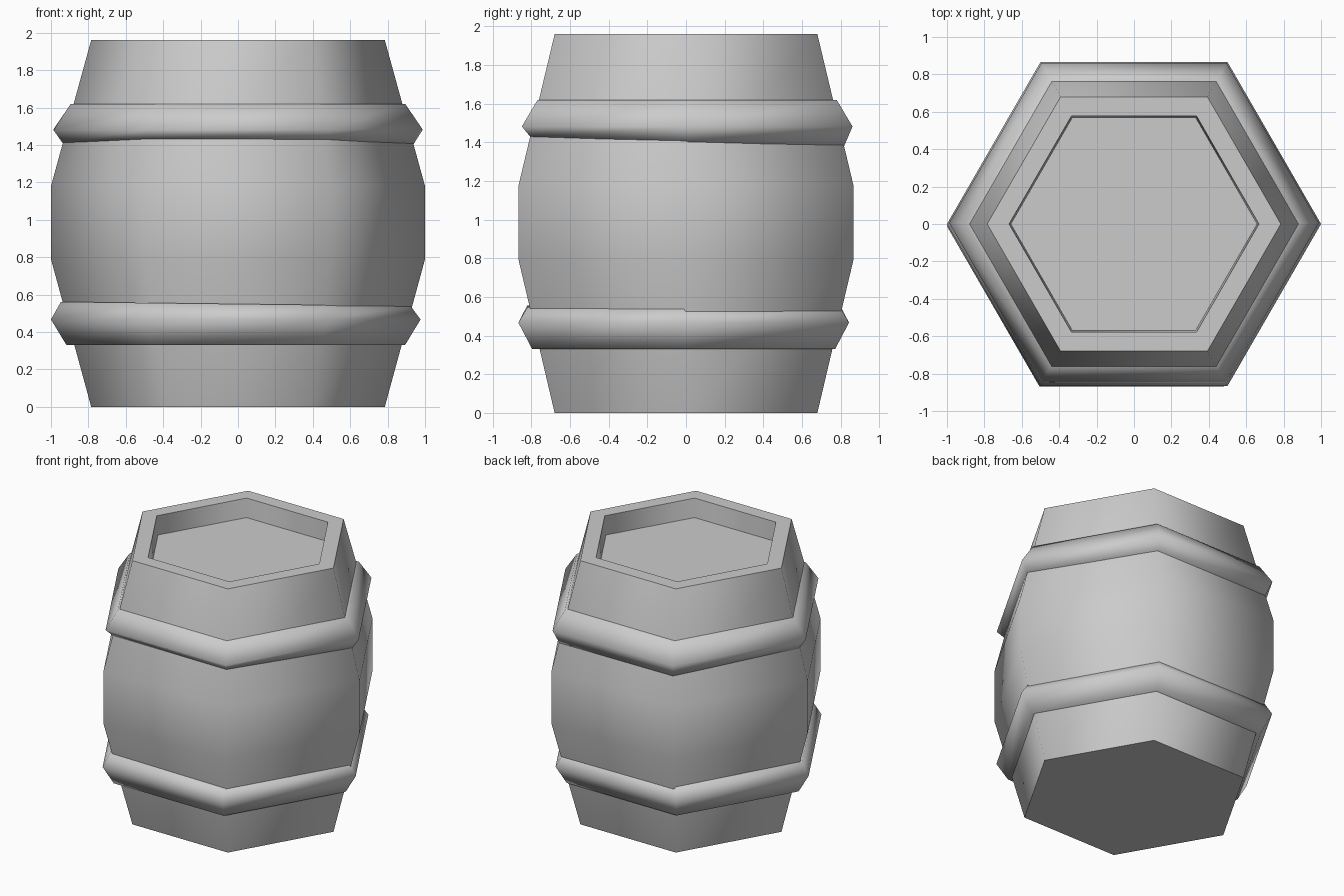
import bpy, bmesh
from math import cos, sin, radians

if "Cube" in bpy.data.objects:
    bpy.data.objects.remove(bpy.data.objects["Cube"])

SIDES = 6


def lathe(name, profile, closed=False, offset=(0, 0), tilt=None):
    """Sweep a (radius, z) profile around a hexagon; tilt adjusts z of one profile ring."""
    bm = bmesh.new()
    rings = []
    for i, (r, z) in enumerate(profile):
        ring = []
        for k in range(SIDES):
            a = radians(60 * k)
            x, y = r * cos(a), r * sin(a)
            dz = 0
            if tilt and i in tilt[0]:
                dz = tilt[1] * x + tilt[2] * y
            ring.append(bm.verts.new((x + offset[0], y + offset[1], z + dz)))
        rings.append(ring)
    pairs = list(zip(rings, rings[1:]))
    if closed:
        pairs.append((rings[-1], rings[0]))
    else:
        bm.faces.new(rings[0][::-1])
        bm.faces.new(rings[-1])
    for a, b in pairs:
        for k in range(SIDES):
            n = (k + 1) % SIDES
            bm.faces.new((a[k], a[n], b[n], b[k]))
    bmesh.ops.recalc_face_normals(bm, faces=bm.faces)
    mesh = bpy.data.meshes.new(name)
    bm.to_mesh(mesh)
    bm.free()
    ob = bpy.data.objects.new(name, mesh)
    bpy.context.collection.objects.link(ob)
    bpy.ops.object.select_all(action='DESELECT')
    ob.select_set(True)
    bpy.context.view_layer.objects.active = ob
    bpy.ops.object.shade_smooth_by_angle(angle=radians(70))
    return ob


# Barrel body with a recessed lid
lathe("barrel_body", [(0.785, 0), (1.0, 0.79), (1.0, 1.18), (0.785, 1.96),
                      (0.668, 1.96), (0.658, 1.82)])

# Lower hoop: its upper lip leans slightly
lathe("lower_hoop", [(0.84, 0.33), (0.905, 0.33), (0.988, 0.467),
                     (0.935, 0.55), (0.90, 0.55)],
      closed=True, offset=(-0.012, -0.012), tilt=((3, 4), -0.012, 0))

# Upper hoop: its lower lip leans slightly
lathe("upper_hoop", [(0.90, 1.407), (0.938, 1.407), (0.988, 1.482),
                     (0.895, 1.618), (0.84, 1.618)],
      closed=True, offset=(0, 0.006), tilt=((0, 1), -0.004, -0.03))
